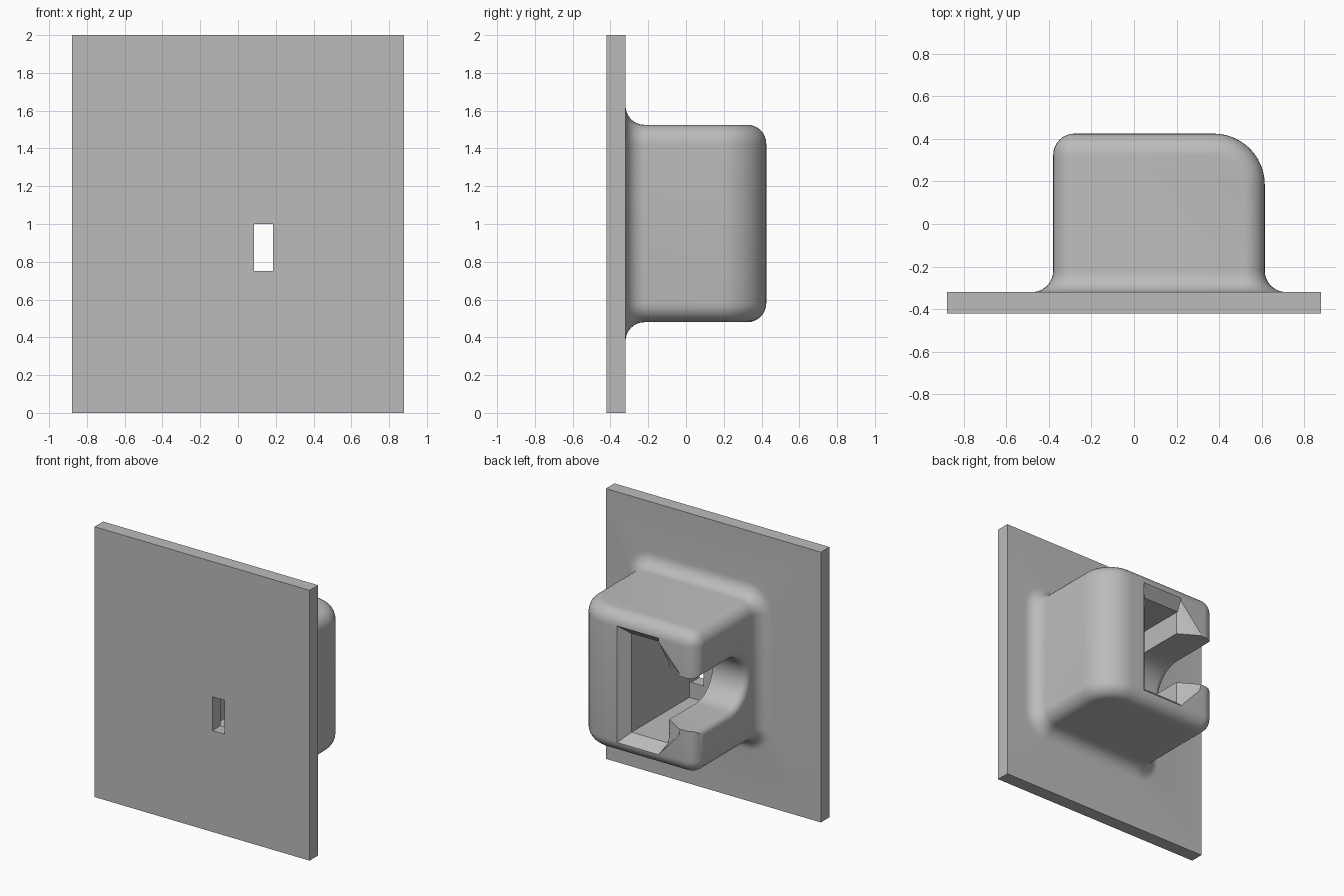
import bpy, bmesh, math
from mathutils import Vector

cube = bpy.data.objects.get("Cube")
if cube:
    bpy.data.objects.remove(cube)

grey = bpy.data.materials.new("plain grey")
grey.use_nodes = True
grey.diffuse_color = (0.5, 0.5, 0.5, 1)
grey.node_tree.nodes["Principled BSDF"].inputs["Base Color"].default_value = (0.5, 0.5, 0.5, 1)


def finish(bm, name):
    bmesh.ops.recalc_face_normals(bm, faces=bm.faces)
    mesh = bpy.data.meshes.new(name)
    bm.to_mesh(mesh)
    bm.free()
    obj = bpy.data.objects.new(name, mesh)
    bpy.context.collection.objects.link(obj)
    mesh.materials.append(grey)
    return obj


def box_mesh(lo, hi):
    bm = bmesh.new()
    bmesh.ops.create_cube(bm, size=1)
    for v in bm.verts:
        v.co = Vector([(a + b) / 2 + c * (b - a) for a, b, c in zip(lo, hi, v.co)])
    return bm


def loft(rings, name):
    bm = bmesh.new()
    loops = [[bm.verts.new(p) for p in ring] for ring in rings]
    for a, b in zip(loops, loops[1:]):
        for i in range(len(a)):
            j = (i + 1) % len(a)
            bm.faces.new((a[i], a[j], b[j], b[i]))
    bm.faces.new(loops[0])
    bm.faces.new(loops[-1])
    return finish(bm, name)


def boolean(target, other, operation):
    mod = target.modifiers.new(operation.lower(), "BOOLEAN")
    mod.operation = operation
    mod.solver = "EXACT"
    mod.object = other
    bpy.context.view_layer.objects.active = target
    bpy.ops.object.modifier_apply(modifier=mod.name)
    bpy.data.objects.remove(other)


# Wall plate
PLATE_BACK = -0.32
plate = finish(box_mesh((-0.88, -0.42, 0), (0.88, PLATE_BACK, 2)), "mounting_plate")

# Housing: one wide rounded corner, small rounding on the other edges
R = 0.1
BASE = PLATE_BACK + R
lo, hi = Vector((-0.38, BASE, 0.48)), Vector((0.615, 0.425, 1.525))
bm = box_mesh(lo, hi)
corner = [e for e in bm.edges if all(v.co.x > 0.6 and v.co.y > 0.4 for v in e.verts)]
bmesh.ops.bevel(bm, geom=corner, offset=0.24, segments=12, profile=0.5,
                affect="EDGES", clamp_overlap=False)
sharp = [e for e in bm.edges if e.calc_face_angle(0) > 0.6
         and not all(abs(v.co.y - BASE) < 1e-4 for v in e.verts)]
bmesh.ops.bevel(bm, geom=sharp, offset=R, segments=8, profile=0.5,
                affect="EDGES", clamp_overlap=False)

# Flared fillet where the housing meets the plate
bm.normal_update()
bottom = min(bm.faces, key=lambda f: f.calc_center_median().y)
steps = 8
outline = {}
for k in range(1, steps + 2):
    t = min(k, steps) / steps * math.pi / 2
    out = bmesh.ops.extrude_face_region(bm, geom=[bottom])["geom"]
    bmesh.ops.delete(bm, geom=[bottom], context="FACES_ONLY") if bottom.is_valid else None
    bottom = next(g for g in out if isinstance(g, bmesh.types.BMFace))
    for v in bottom.verts:
        core = Vector((min(max(v.co.x, lo.x + R), hi.x - R), v.co.y,
                       min(max(v.co.z, lo.z + R), hi.z - R)))
        normal = (v.co - core).normalized()
        v.co = core + normal * (R + R * (1 - math.cos(t)))
        v.co.y = BASE - R * math.sin(t) - (0.05 if k > steps else 0)
housing = finish(bm, "housing")
boolean(plate, housing, "UNION")


# Pocket with a chamfered, tapering mouth
def mouth(y, right, left, half, tip, tip_half):
    pts = [(right, -half), (right, half), (left, half),
           (tip, tip_half), (tip, -tip_half), (left, -half)]
    return [(x, y, 1 + z) for x, z in pts]


pocket = loft([mouth(0.44, 0.28, -0.065, 0.445, -0.27, 0.22),
               mouth(0.35, 0.20, -0.1, 0.365, -0.12, 0.2),
               mouth(0.34, 0.20, -0.1, 0.365, -0.1, 0.2),
               mouth(PLATE_BACK - 0.004, 0.20, -0.1, 0.365, -0.1, 0.2)], "pocket_cutter")
boolean(plate, pocket, "DIFFERENCE")


# Round-ended side slot with a rolled outer edge
def slot_ring(x, r, y0=0.03):
    arc = [math.pi * i / 24 for i in range(25)]
    pts = [(y0 - r * math.sin(a), 1 + r * math.cos(a)) for a in arc]
    pts += [(0.6, 1 - r), (0.6, 1 + r)]
    return [(x, y, z) for y, z in pts]


ROLL, HALF = 0.05, 0.195
rings = [slot_ring(0.0, HALF)]
for i in range(7):
    t = i / 6 * math.pi / 2
    rings.append(slot_ring(lo.x + ROLL * (1 - math.sin(t)), HALF + ROLL * (1 - math.cos(t))))
rings.append(slot_ring(-0.5, HALF + ROLL))
boolean(plate, loft(rings, "slot_cutter"), "DIFFERENCE")

# Small window through the plate
window = finish(box_mesh((0.085, -0.6, 0.75), (0.185, -0.2, 1.0)), "window_cutter")
boolean(plate, window, "DIFFERENCE")

# Smooth shading with crisp edges
plate.name = "plate_with_housing"
bpy.ops.object.select_all(action="DESELECT")
plate.select_set(True)
bpy.context.view_layer.objects.active = plate
bpy.ops.object.shade_smooth_by_angle(angle=math.radians(30))
